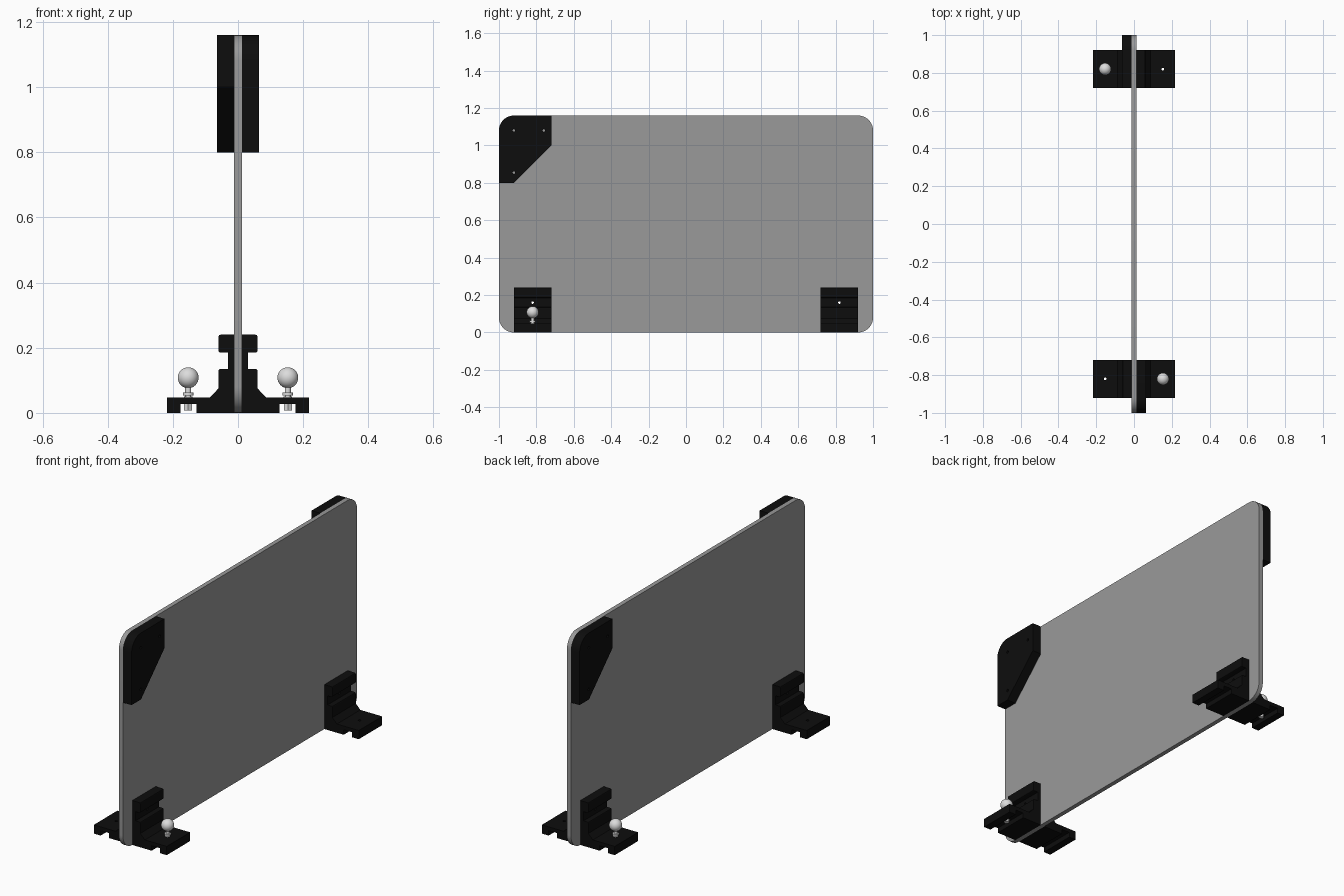
import bpy, bmesh, math
from mathutils import Matrix, Vector

cube = bpy.data.objects.get("Cube")
if cube:
    bpy.data.objects.remove(cube)


def material(name, value):
    m = bpy.data.materials.new(name)
    m.use_nodes = True
    colour = (value, value, value, 1)
    m.diffuse_color = colour
    m.node_tree.nodes["Principled BSDF"].inputs["Base Color"].default_value = colour
    return m


GREY = material("panel grey", 0.32)
BLACK = material("bracket black", 0.004)
SILVER = material("knob silver", 0.72)

HALF = 0.012      # half thickness of the panel
TOP = 1.16        # height of the panel
RADIUS = 0.08     # corner radius
FOOT_Y = 0.82     # distance of the feet from the middle
KNOB_X = 0.153    # distance of the knobs from the panel


def finish(bm, name, mat):
    bmesh.ops.recalc_face_normals(bm, faces=bm.faces)
    mesh = bpy.data.meshes.new(name)
    bm.to_mesh(mesh)
    bm.free()
    mesh.materials.append(mat)
    obj = bpy.data.objects.new(name, mesh)
    bpy.context.collection.objects.link(obj)
    return obj


def smooth(obj):
    bpy.ops.object.select_all(action='DESELECT')
    obj.select_set(True)
    bpy.context.view_layer.objects.active = obj
    bpy.ops.object.shade_smooth_by_angle(angle=math.radians(35))


def prism(points, offset):
    """Extrude a closed outline along an offset."""
    bm = bmesh.new()
    face = bm.faces.new([bm.verts.new(p) for p in points])
    new = bmesh.ops.extrude_face_region(bm, geom=[face], use_keep_orig=True)
    verts = [v for v in new["geom"] if isinstance(v, bmesh.types.BMVert)]
    bmesh.ops.translate(bm, verts=verts, vec=offset)
    return bm


def drill(obj, centres, axis):
    """Cut small round screw holes along an axis."""
    turn = Vector((0, 0, 1)).rotation_difference(Vector(axis)).to_matrix().to_4x4()
    bm = bmesh.new()
    for c in centres:
        bmesh.ops.create_cone(bm, cap_ends=True, segments=12, radius1=0.007, radius2=0.007,
                              depth=0.2, matrix=Matrix.Translation(c) @ turn)
    cutter = finish(bm, "hole_cutter", BLACK)
    mod = obj.modifiers.new("holes", 'BOOLEAN')
    mod.operation, mod.solver, mod.object = 'DIFFERENCE', 'EXACT', cutter
    bpy.context.view_layer.objects.active = obj
    bpy.ops.object.modifier_apply(modifier=mod.name)
    bpy.data.objects.remove(cutter)


def arc(cy, cz, start, steps=10):
    """Quarter circle in the yz plane, starting at an angle in degrees."""
    return [(cy + RADIUS * math.cos(math.radians(start + 90 * i / steps)),
             cz + RADIUS * math.sin(math.radians(start + 90 * i / steps)))
            for i in range(steps + 1)]


# Upright panel with rounded corners
Y, Z = 1 - RADIUS, TOP - RADIUS
outline = arc(Y, Z, 0) + arc(-Y, Z, 90) + arc(-Y, RADIUS, 180) + arc(Y, RADIUS, 270)
panel = finish(prism([(-HALF, y, z) for y, z in outline], (2 * HALF, 0, 0)), "panel", GREY)
drill(panel, [(0, s * FOOT_Y, 0.16) for s in (-1, 1)], (1, 0, 0))
smooth(panel)

# Foot bracket section: clamp, grooved neck, sloped base and slotted flange
SECTION = [(HALF, 0), (0.128, 0), (0.128, 0.027), (0.177, 0.027), (0.177, 0),
           (0.218, 0), (0.218, 0.047), (0.087, 0.047), (0.06, 0.075), (0.06, 0.135),
           (0.031, 0.135), (0.031, 0.185), (0.06, 0.185), (0.06, 0.24), (HALF, 0.24)]


def foot(name, sx, sy):
    bm = prism([(sx * x, sy * FOOT_Y - 0.1, z) for x, z in SECTION], (0, 0.2, 0))
    edges = [e for e in bm.edges
             if abs(e.verts[0].co.y - e.verts[1].co.y) > 0.1
             and abs(e.verts[0].co.x) > 0.05 and e.verts[0].co.z > 0.1]
    bmesh.ops.bevel(bm, geom=edges, offset=0.006, segments=2, profile=0.5, affect='EDGES')
    obj = finish(bm, name, BLACK)
    drill(obj, [(sx * 0.02, sy * FOOT_Y, 0.16)], (1, 0, 0))
    drill(obj, [(sx * KNOB_X, sy * FOOT_Y, 0.03)], (0, 0, 1))


def knob(name, x, y):
    """Ball-headed screw with a shaft, a collar and a nut in the flange slot."""
    bm = bmesh.new()
    bmesh.ops.create_uvsphere(bm, u_segments=32, v_segments=16, radius=0.032,
                              matrix=Matrix.Translation((x, y, 0.108)))
    for radius, low, high, sides in ((0.009, 0.01, 0.085, 16), (0.016, 0.054, 0.063, 24),
                                     (0.014, 0.008, 0.027, 6), (0.013, 0.047, 0.051, 24)):
        bmesh.ops.create_cone(bm, cap_ends=True, segments=sides, radius1=radius, radius2=radius,
                              depth=high - low, matrix=Matrix.Translation((x, y, (low + high) / 2)))
    smooth(finish(bm, name, SILVER))


# Both ends carry the same parts, turned half way round
for end, s in (("front", 1), ("back", -1)):
    foot(end + "_knob_foot", s, -s)
    foot(end + "_plain_foot", -s, -s)
    knob(end + "_knob", s * KNOB_X, -s * FOOT_Y)

    # Corner guard on one face of the panel
    shape = [(-1, 0.8), (-0.92, 0.8), (-0.72, 1.0), (-0.72, TOP)] + arc(-Y, Z, 90)
    guard = finish(prism([(s * HALF, s * y, z) for y, z in shape], (s * 0.052, 0, 0)),
                   end + "_corner_guard", BLACK)
    drill(guard, [(s * 0.04, s * y, z) for y, z in ((-0.92, 1.08), (-0.76, 1.08), (-0.92, 0.855))],
          (1, 0, 0))
    smooth(guard)
